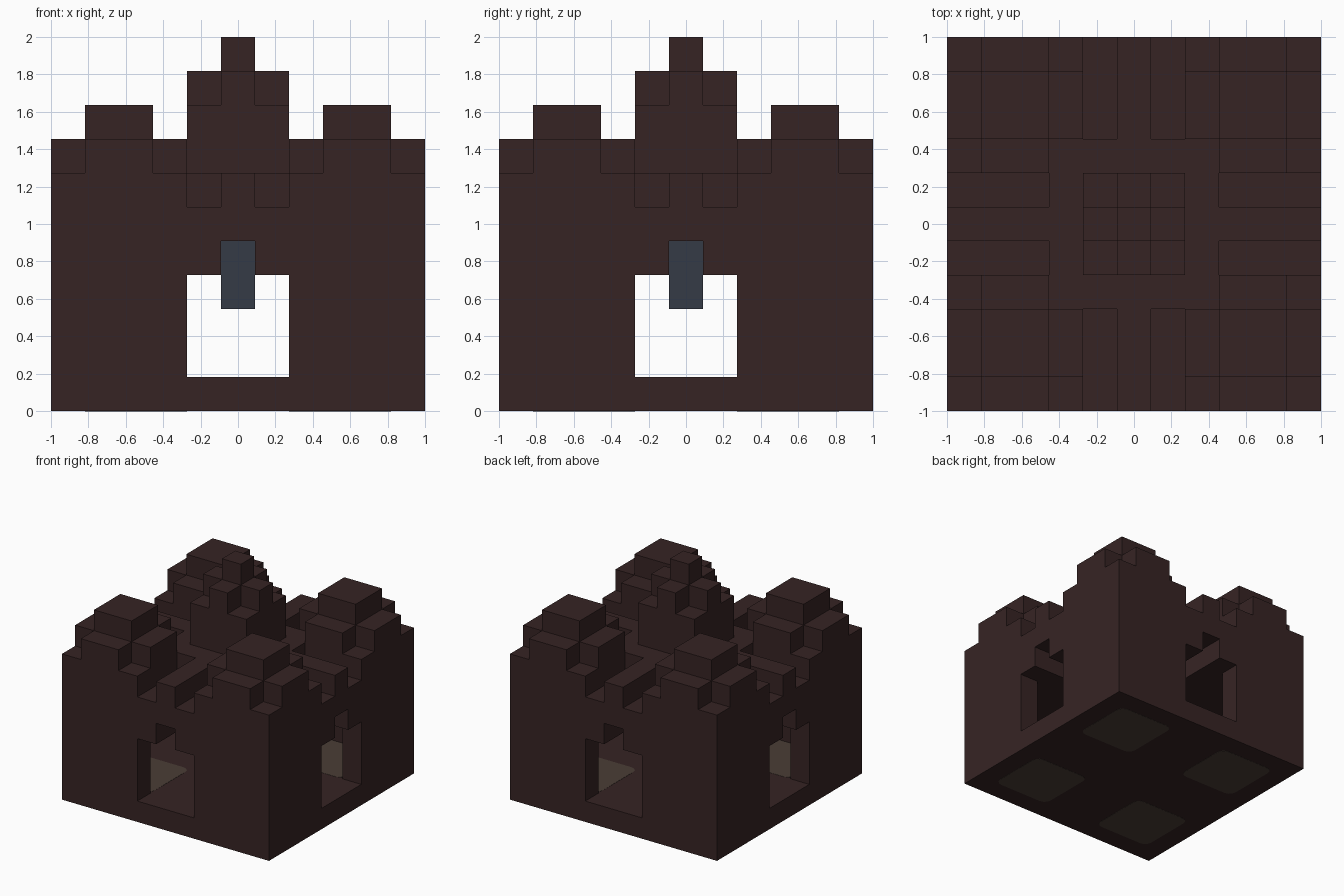
import bpy
import bmesh
import math
from mathutils import Vector

cube = bpy.data.objects.get("Cube")
if cube:
    bpy.data.objects.remove(cube, do_unlink=True)

U = 2 / 11  # side of one building block


def make_material(name, color):
    mat = bpy.data.materials.new(name)
    mat.use_nodes = True
    mat.diffuse_color = (*color, 1)
    bsdf = mat.node_tree.nodes["Principled BSDF"]
    bsdf.inputs["Base Color"].default_value = (*color, 1)
    bsdf.inputs["Roughness"].default_value = 0.9
    return mat


BRICK = make_material("dark brick", (0.037, 0.0175, 0.0175))
LAMP = make_material("slate blue", (0.036, 0.044, 0.062))
PANE = make_material("olive brown", (0.068, 0.048, 0.037))


def block(x0, x1, y0, y1, z0, z1):
    """Cells of a solid block, limits inclusive."""
    return {(x, y, z) for x in range(x0, x1 + 1)
            for y in range(y0, y1 + 1) for z in range(z0, z1 + 1)}


def four_sides(cells):
    """Repeat cells at each quarter turn about the vertical axis."""
    out = set()
    for x, y, z in cells:
        out |= {(x, y, z), (-y, x, z), (-x, -y, z), (y, -x, z)}
    return out


def add_object(name, bm, mat):
    mesh = bpy.data.meshes.new(name)
    bm.to_mesh(mesh)
    bm.free()
    mesh.materials.append(mat)
    obj = bpy.data.objects.new(name, mesh)
    bpy.context.collection.objects.link(obj)


parts = {}

# Floor slab
parts["floor"] = block(-5, 5, -5, 5, 0, 0)

# Four walls with a wide window in each
ring = block(-5, 5, -5, 5, 1, 3) - block(-4, 4, -4, 4, 1, 3)
parts["walls"] = ring - four_sides(block(-1, 1, -5, -5, 1, 3))

# Roof with a crossing groove below and pairs of notches above
roof = block(-5, 5, -5, 5, 4, 6)
roof -= four_sides(block(0, 0, -5, 5, 4, 4))
notches = block(-1, -1, -5, -3, 6, 6) | block(1, 1, -5, -3, 6, 6)
parts["roof"] = roof - four_sides(notches)

# Stepped turret on each corner
turret = block(2, 5, 3, 4, 7, 7) | block(3, 4, 2, 5, 7, 7) | block(3, 4, 3, 4, 8, 8)
parts["corner_turrets"] = four_sides(turret)

# Stepped central spire
spire = block(-1, 1, -1, 1, 7, 8) | block(0, 0, 0, 0, 10, 10)
parts["central_spire"] = spire | block(-1, 1, 0, 0, 9, 9) | block(0, 0, -1, 1, 9, 9)

# Lamp hanging from the ceiling
parts["hanging_lamp"] = block(0, 0, 0, 0, 3, 4)

filled = set().union(*parts.values())


def build_part(name, cells, mat):
    """Make a face wherever a cell meets open air, then merge flat areas."""
    bm = bmesh.new()
    for cell in cells:
        for axis in range(3):
            for sign in (-1, 1):
                near = list(cell)
                near[axis] += sign
                if tuple(near) in filled:
                    continue
                n = Vector((0, 0, 0))
                n[axis] = sign / 2
                a = Vector((0, 0, 0))
                a[(axis + 1) % 3] = 0.5
                b = n.cross(a) * 2
                mid = Vector(cell) + Vector((0, 0, 0.5)) + n
                corners = (mid - a - b, mid + a - b, mid + a + b, mid - a + b)
                bm.faces.new([bm.verts.new(c * U) for c in corners])
    bmesh.ops.remove_doubles(bm, verts=bm.verts, dist=U / 100)
    bmesh.ops.dissolve_limit(bm, angle_limit=math.radians(1),
                             verts=bm.verts, edges=bm.edges)
    add_object(name, bm, mat)


for name, cells in parts.items():
    build_part(name, cells, LAMP if name == "hanging_lamp" else BRICK)


# Thin round-cornered panes on both faces of the floor
def build_pane(name, cx, cy, z, half=1.5 * U, r=0.35 * U, thick=0.003):
    bm = bmesh.new()
    verts = []
    for q in range(4):
        sx, sy = ((1, 1), (-1, 1), (-1, -1), (1, -1))[q]
        for step in range(4):
            t = math.radians(90 * q + 30 * step)
            verts.append(bm.verts.new((cx + sx * (half - r) + r * math.cos(t),
                                       cy + sy * (half - r) + r * math.sin(t),
                                       z - thick / 2)))
    face = bm.faces.new(verts)
    grown = bmesh.ops.extrude_face_region(bm, geom=[face])
    top = [g for g in grown["geom"] if isinstance(g, bmesh.types.BMVert)]
    bmesh.ops.translate(bm, verts=top, vec=(0, 0, thick))
    bmesh.ops.recalc_face_normals(bm, faces=bm.faces)
    add_object(name, bm, PANE)


for sx, side in ((-1, "right"), (1, "left")):
    for sy, end in ((-1, "front"), (1, "back")):
        build_pane(f"floor_pane_{end}_{side}", sx * 3 * U, sy * 3 * U, U)
        build_pane(f"underside_pane_{end}_{side}", sx * 3 * U, sy * 3 * U, 0)
